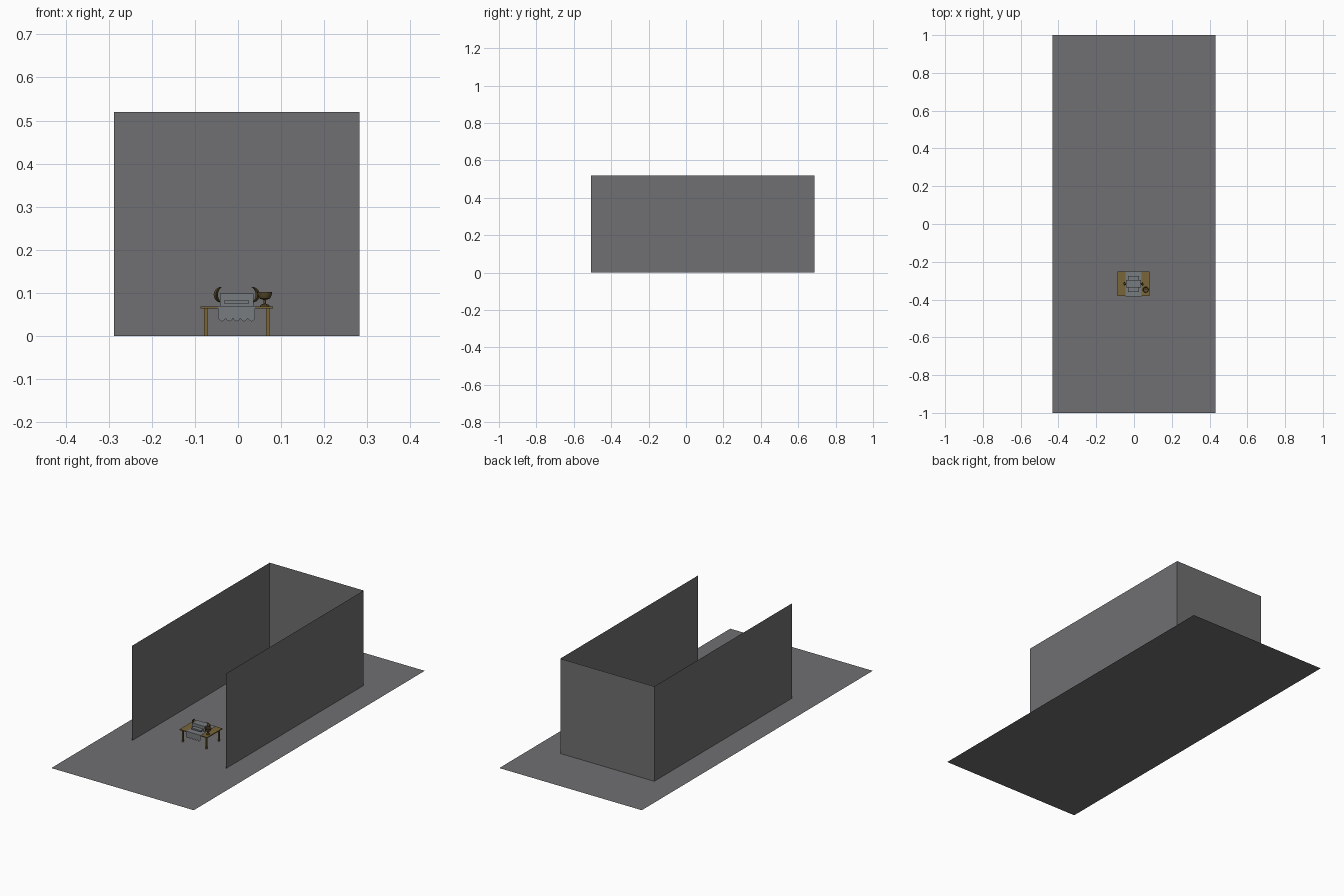
import bpy, bmesh, math
from mathutils import Vector

if "Cube" in bpy.data.objects:
    bpy.data.objects.remove(bpy.data.objects["Cube"])

CX, CY = -0.003, -0.317      # centre of the table
TOP = 0.069                  # table top height


def material(name, rgb):
    m = bpy.data.materials.new(name)
    m.diffuse_color = (*rgb, 1)
    m.use_nodes = True
    m.node_tree.nodes["Principled BSDF"].inputs["Base Color"].default_value = m.diffuse_color
    return m


STONE = material("grey stone", (0.16, 0.16, 0.168))
WOOD = material("golden wood", (0.19, 0.13, 0.04))
CLOTH = material("grey cloth", (0.19, 0.20, 0.215))
BRONZE = material("dark bronze", (0.10, 0.07, 0.025))


def mesh_object(name, verts, faces, mat):
    me = bpy.data.meshes.new(name)
    me.from_pydata([tuple(v) for v in verts], [], faces)
    me.materials.append(mat)
    ob = bpy.data.objects.new(name, me)
    bpy.context.collection.objects.link(ob)
    return ob


def box(name, lo, hi, mat):
    bm = bmesh.new()
    bmesh.ops.create_cube(bm, size=1)
    for v in bm.verts:
        v.co = Vector([lo[i] + (v.co[i] + 0.5) * (hi[i] - lo[i]) for i in range(3)])
    ob = mesh_object(name, [], [], mat)
    bm.to_mesh(ob.data)
    bm.free()
    return ob


def lathe(name, profile, centre, mat, n=16):
    verts, faces = [], []
    for r, z in profile:
        for k in range(n):
            a = 2 * math.pi * k / n
            verts.append((centre[0] + r * math.cos(a), centre[1] + r * math.sin(a), z))
    for i in range(len(profile) - 1):
        for k in range(n):
            j = (k + 1) % n
            faces.append((i * n + k, i * n + j, (i + 1) * n + j, (i + 1) * n + k))
    return mesh_object(name, verts, faces, mat)


# Floor and three thin walls, open at the front
quad = [(0, 1, 2, 3)]
mesh_object("floor", [(-.432, -1, 0), (.432, -1, 0), (.432, 1, 0), (-.432, 1, 0)], quad, STONE)
X0, X1, Y0, Y1, H = -0.288, 0.282, -0.507, 0.686, 0.52
for name, a, b in (("left_wall", (X0, Y0), (X0, Y1)),
                   ("back_wall", (X0, Y1), (X1, Y1)),
                   ("right_wall", (X1, Y1), (X1, Y0))):
    mesh_object(name, [(*a, 0), (*b, 0), (*b, H), (*a, H)], quad, STONE)

# Table
HX, HY = 0.084, 0.065
box("table_top", (CX - HX, CY - HY, TOP - 0.005), (CX + HX, CY + HY, TOP), WOOD)
for sx in (-1, 1):
    for sy in (-1, 1):
        x, y, r = CX + sx * 0.072, CY + sy * 0.054, 0.0037
        box("table_leg", (x - r, y - r, 0), (x + r, y + r, TOP - 0.005), WOOD)

# Table runner with scalloped hanging ends
W = 0.043
box("runner", (CX - W, CY - HY - 0.001, TOP), (CX + W, CY + HY + 0.001, TOP + 0.001), CLOTH)
N = 30
for sy in (-1, 1):
    y = CY + sy * (HY + 0.001)
    verts, faces = [], []
    for i in range(N + 1):
        t = i / N
        x = CX - W + 2 * W * t
        low = 0.041 - 0.007 * abs(math.sin(math.pi * 5 * t))
        verts += [(x, y, TOP + 0.001), (x, y, low)]
    for i in range(N):
        faces.append((2 * i, 2 * i + 1, 2 * i + 3, 2 * i + 2))
    mesh_object("runner_end", verts, faces, CLOTH)

# Raised block lying across a flat slab
box("slab", (CX - 0.029, CY - 0.042, 0.075), (CX + 0.029, CY + 0.042, 0.083), CLOTH)
box("block", (CX - 0.039, CY - 0.02, TOP + 0.001), (CX + 0.039, CY + 0.02, 0.099), CLOTH)

# Crescent horns at both ends, with a diamond cross-section
for s in (-1, 1):
    verts, faces, n = [], [], 10
    for i in range(n + 1):
        t = i / n
        a = math.radians(-75 + 150 * t)
        thick = 0.0005 + 0.0045 * math.sin(math.pi * t)
        u, w = math.cos(a), math.sin(a)
        for dr, dy in ((thick, 0), (0, 2 * thick), (-thick, 0), (0, -2 * thick)):
            r = 0.0185 + dr
            verts.append((CX + s * (0.03 + r * u), CY + dy, 0.096 + r * w))
    for i in range(n):
        for k in range(4):
            j = (k + 1) % 4
            faces.append((4 * i + k, 4 * i + j, 4 * i + 4 + j, 4 * i + 4 + k))
    mesh_object("horn", verts, faces, BRONZE)

# Footed cup at the front right corner
cup = lathe("cup", [(0, TOP), (0.011, TOP), (0.010, 0.072), (0.003, 0.075), (0.003, 0.084),
                    (0.012, 0.087), (0.016, 0.094), (0.017, 0.102), (0.0145, 0.102),
                    (0.013, 0.094), (0, 0.089)], (0.062, -0.348), BRONZE)
bpy.ops.object.select_all(action='DESELECT')
cup.select_set(True)
bpy.context.view_layer.objects.active = cup
bpy.ops.object.shade_smooth_by_angle()
